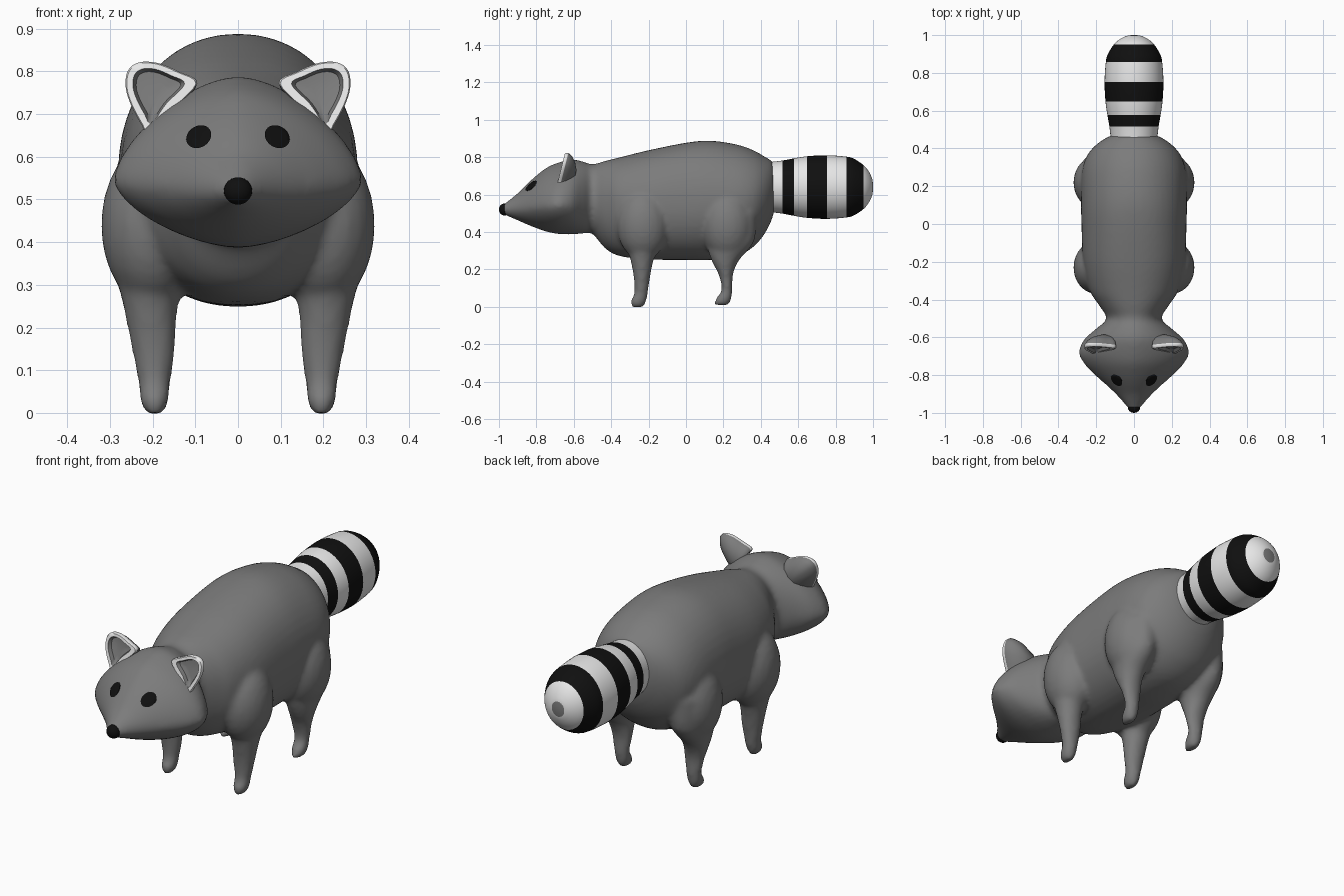
import bpy
import bmesh
from math import cos, sin, pi, radians
from mathutils import Matrix, Vector
from mathutils.bvhtree import BVHTree

cube = bpy.data.objects.get("Cube")
if cube:
    bpy.data.objects.remove(cube, do_unlink=True)


def make_material(name, level):
    mat = bpy.data.materials.new(name)
    mat.use_nodes = True
    colour = (level, level, level, 1)
    mat.diffuse_color = colour
    node = next(n for n in mat.node_tree.nodes if n.type == "BSDF_PRINCIPLED")
    node.inputs["Base Color"].default_value = colour
    node.inputs["Roughness"].default_value = 0.8
    return mat


GREY = make_material("grey_fur", 0.2)
WHITE = make_material("white_fur", 0.8)
BLACK = make_material("black", 0.005)


def resample(rows, steps, closed=False):
    """Smooth curve through rows of numbers, keeping every row."""
    n = len(rows)
    pick = (lambda i: rows[i % n]) if closed else (lambda i: rows[min(max(i, 0), n - 1)])
    out = []
    for i in range(n if closed else n - 1):
        for s in range(steps):
            t = s / steps
            quad = zip(pick(i - 1), pick(i), pick(i + 1), pick(i + 2))
            out.append([b + t * ((c - a) + t * ((2 * a - 5 * b + 4 * c - d)
                        + t * (3 * b - a - 3 * c + d))) / 2 for a, b, c, d in quad])
    if not closed:
        out.append(list(rows[-1]))
    return out


def loft(bm, rings, mats=None, cap_end=True):
    """Skin a list of rings; mats gives one material index per band."""
    loops = [[bm.verts.new(p) for p in ring] for ring in rings]
    n = len(loops[0])
    for band, (a, b) in enumerate(zip(loops, loops[1:])):
        for i in range(n):
            j = (i + 1) % n
            face = bm.faces.new((a[i], a[j], b[j], b[i]))
            face.material_index = mats[band] if mats else 0
    bm.faces.new(loops[0][::-1])
    if cap_end:
        bm.faces.new(loops[-1])


def finish(name, bm, materials, angle=60):
    bmesh.ops.recalc_face_normals(bm, faces=bm.faces[:])
    mesh = bpy.data.meshes.new(name)
    bm.to_mesh(mesh)
    bm.free()
    for mat in materials:
        mesh.materials.append(mat)
    mesh.shade_smooth()
    mesh.set_sharp_from_angle(angle=radians(angle))
    obj = bpy.data.objects.new(name, mesh)
    bpy.context.scene.collection.objects.link(obj)
    return obj


def torso_ring(y, w, top, mid, low, p, n=48):
    ring = []
    for i in range(n):
        c, s = cos(2 * pi * i / n), sin(2 * pi * i / n)
        x = w * abs(c) ** (2 / p) * (1 if c > 0 else -1)
        h = abs(s) ** (2 / p)
        ring.append((x, y, mid + (top - mid) * h if s > 0 else mid - (mid - low) * h))
    return ring


def leg_ring(side, x, y, z, rx, ry, n=20):
    return [(side * (x + rx * cos(2 * pi * i / n)), y + ry * sin(2 * pi * i / n), z)
            for i in range(n)]


# Head, neck and trunk: y, half width, top, widest height, bottom, roundness
trunk = [
    (-.985, .024, .542, .52, .498, 2), (-.95, .052, .567, .52, .483, 1.9),
    (-.9, .097, .607, .525, .462, 1.8), (-.85, .15, .657, .53, .44, 1.7),
    (-.8, .206, .702, .535, .42, 1.65), (-.74, .264, .747, .54, .4, 1.6),
    (-.68, .292, .772, .545, .389, 1.6), (-.61, .263, .788, .55, .387, 1.7),
    (-.55, .195, .776, .56, .392, 1.9), (-.5, .145, .762, .57, .39, 2),
    (-.43, .185, .78, .56, .31, 2.1), (-.35, .235, .8, .55, .27, 2.1),
    (-.2, .27, .837, .54, .253, 2.2), (0, .278, .877, .55, .25, 2.2),
    (.13, .281, .888, .56, .25, 2.1), (.27, .276, .868, .57, .27, 2),
    (.36, .25, .837, .58, .32, 2), (.42, .2, .803, .61, .39, 2),
    (.46, .14, .777, .63, .47, 2), (.474, .1, .74, .63, .53, 2)]

# Legs: x, y, z, x radius, y radius
front_leg = [
    (.2, -.23, .5, .095, .11), (.203, -.23, .35, .085, .095),
    (.205, -.235, .25, .064, .062), (.198, -.236, .15, .051, .043),
    (.196, -.241, .07, .038, .036), (.196, -.255, .03, .034, .043),
    (.195, -.26, -.002, .02, .03)]
rear_leg = [
    (.2, .24, .5, .095, .14), (.203, .235, .35, .085, .13),
    (.205, .21, .25, .064, .075), (.198, .213, .17, .051, .038),
    (.196, .219, .09, .038, .029), (.196, .2, .04, .034, .043),
    (.195, .188, .008, .022, .038)]

body_bm = bmesh.new()
loft(body_bm, [torso_ring(*row) for row in resample(trunk, 4)])
for side in (-1, 1):
    for leg in (front_leg, rear_leg):
        loft(body_bm, [leg_ring(side, *row) for row in resample(leg, 4)])
    # Shoulder and hip bulges
    for y in (-.23, .22):
        place = Matrix.Translation((side * .2, y, .44)) @ Matrix.Diagonal((.121, .14, .19, 1))
        bmesh.ops.create_uvsphere(body_bm, u_segments=24, v_segments=16, radius=1, matrix=place)
body = finish("body", body_bm, [GREY])

# Fuse the parts into one soft skin
remesh = body.modifiers.new("fuse", "REMESH")
remesh.mode = "VOXEL"
remesh.voxel_size = 0.013
soften = body.modifiers.new("soften", "SMOOTH")
soften.factor = 0.5
soften.iterations = 5
bpy.context.view_layer.update()
graph = bpy.context.evaluated_depsgraph_get()
skin = bpy.data.meshes.new_from_object(body.evaluated_get(graph))
body.modifiers.clear()
body.data = skin
skin.materials.clear()
skin.materials.append(GREY)
skin.shade_smooth()

# Eyes: thin patches laid on the face
probe = bmesh.new()
probe.from_mesh(skin)
tree = BVHTree.FromBMesh(probe)
probe.free()


def on_face(x, z, lift):
    hit = tree.ray_cast(Vector((x, -2, z)), Vector((0, 1, 0)))[0]
    return (x, (hit.y if hit else -.85) - lift, z)


for side, label in ((1, "left"), (-1, "right")):
    bm = bmesh.new()
    rings = []
    for size, lift in ((.3, .006), (.7, .006), (1, .005), (1, -.006)):
        ring = []
        for i in range(28):
            u, v = .031 * size * cos(2 * pi * i / 28), .025 * size * sin(2 * pi * i / 28)
            ring.append(on_face(side * (.092 + u * .84 + v * .54),
                                .647 + v * .84 - u * .54, lift))
        rings.append(ring)
    loft(bm, rings, cap_end=False)
    finish(label + "_eye", bm, [BLACK])

# Nose
bm = bmesh.new()
place = Matrix.Translation((0, -.97, .52)) @ Matrix.Diagonal((.033, .03, .032, 1))
bmesh.ops.create_uvsphere(bm, u_segments=24, v_segments=16, radius=1, matrix=place)
finish("nose", bm, [BLACK])

# Ears: rounded cups with a white rim
outline = resample([(.095, .772), (.14, .8), (.19, .82), (.232, .821), (.258, .802),
                    (.263, .762), (.25, .72), (.226, .675), (.203, .643), (.155, .708)],
                   4, closed=True)
# Ring size, distance behind the rim, shift towards the rim's outer top
ear_rings = [(.3, .02, .006), (.62, .016, .006), (.72, 0, .006), (.96, 0, 0), (1, .006, 0),
             (.99, .018, 0), (.88, .042, -.008), (.62, .066, -.02), (.25, .085, -.035)]
for side, label in ((1, "left"), (-1, "right")):
    bm = bmesh.new()
    rings = []
    for size, back, shift in ear_rings:
        ring = []
        for px, pz in outline:
            x = .185 + (px - .185) * size + shift * .8
            z = .745 + (pz - .745) * size + shift
            ring.append((side * x, -.69 + (z - .65) * .25 + back, z))
        rings.append(ring)
    loft(bm, rings, mats=[0, 0, 1, 1, 1, 0, 0, 0])
    finish(label + "_ear", bm, [GREY, WHITE], 50)

# Tail: striped, with a grey tip
stripes = [(.515, .578), (.648, .753), (.858, .95)]
profile = [(.44, .122), (.515, .13), (.578, .141), (.648, .151), (.753, .156), (.858, .149),
           (.9, .138), (.95, .107), (.975, .08), (.99, .054), (.997, .034), (1, .01)]
bm = bmesh.new()
loft(bm, [torso_ring(y, w, .64 + w * 1.09, .64, .64 - w * 1.09, 2)
          for y, w in resample(profile, 3)])
for face in bm.faces:
    y = face.calc_center_median().y
    if y > .997:
        face.material_index = 2
    elif any(a < y < b for a, b in stripes):
        face.material_index = 1
finish("tail", bm, [WHITE, BLACK, GREY])
